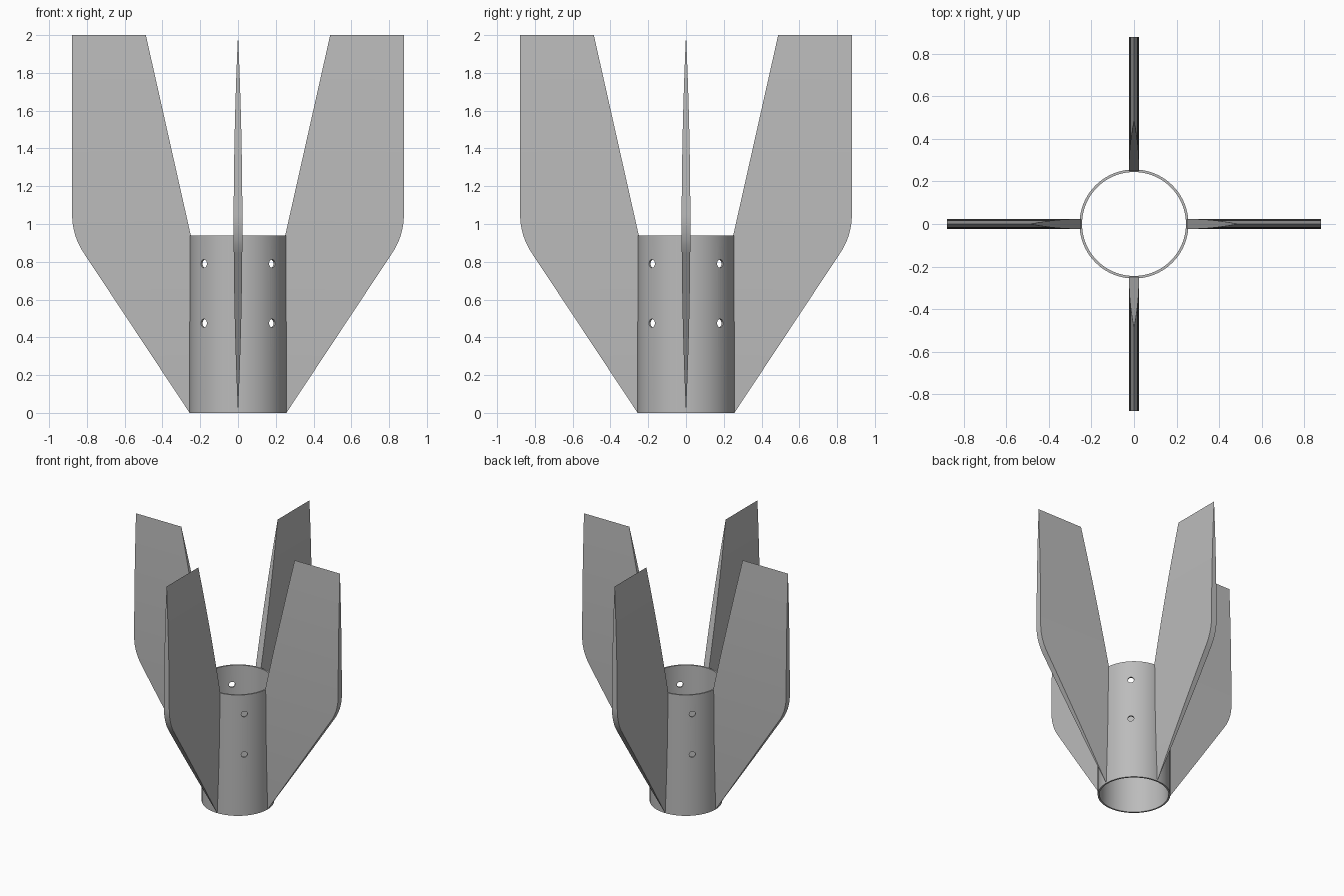
import bpy, bmesh, math
from mathutils import Matrix

cube = bpy.data.objects.get("Cube")
if cube:
    bpy.data.objects.remove(cube, do_unlink=True)

HEIGHT, SPAN, TIP_ROOT = 2.0, 0.878, 0.488
TUBE_H, TUBE_OUT, TUBE_IN = 0.94, 0.256, 0.244
HOLE_R, HOLE_Z = 0.022, (0.475, 0.79)
FIN_HALF = 0.023
SLOPE, FILLET = 1.51, 0.36

grey = bpy.data.materials.new("plain grey")
grey.use_nodes = True
colour = (0.5, 0.5, 0.5, 1)
grey.diffuse_color = colour
grey.node_tree.nodes["Principled BSDF"].inputs["Base Color"].default_value = colour


def add_object(name, bm):
    bmesh.ops.recalc_face_normals(bm, faces=bm.faces)
    mesh = bpy.data.meshes.new(name)
    bm.to_mesh(mesh)
    bm.free()
    mesh.materials.append(grey)
    obj = bpy.data.objects.new(name, mesh)
    bpy.context.collection.objects.link(obj)
    return obj


def activate(obj):
    bpy.ops.object.select_all(action='DESELECT')
    obj.select_set(True)
    bpy.context.view_layer.objects.active = obj


def smooth(obj):
    activate(obj)
    bpy.ops.object.shade_smooth_by_angle(angle=math.radians(25))


# Tube: a ring profile spun about the axis
bm = bmesh.new()
profile = [bm.verts.new((r, 0, z)) for r, z in
           ((TUBE_OUT, 0), (TUBE_OUT, TUBE_H), (TUBE_IN, TUBE_H), (TUBE_IN, 0))]
edges = [bm.edges.new((profile[i], profile[i - 1])) for i in range(4)]
bmesh.ops.spin(bm, geom=profile + edges, cent=(0, 0, 0), axis=(0, 0, 1),
               angle=math.tau, steps=96, use_duplicate=False)
bmesh.ops.remove_doubles(bm, verts=bm.verts, dist=0.0001)
tube = add_object("tube", bm)

# Screw holes: rods through the tube on both diagonals
for z in HOLE_Z:
    for turn in (45, 135):
        bm = bmesh.new()
        place = (Matrix.Translation((0, 0, z)) @ Matrix.Rotation(math.radians(turn), 4, 'Z')
                 @ Matrix.Rotation(math.pi / 2, 4, 'Y'))
        bmesh.ops.create_cone(bm, cap_ends=True, segments=24, radius1=HOLE_R,
                              radius2=HOLE_R, depth=1, matrix=place)
        cutter = add_object("hole_cutter", bm)
        cutter.hide_render = True
        activate(tube)
        cut = tube.modifiers.new("hole", 'BOOLEAN')
        cut.operation, cut.solver, cut.object = 'DIFFERENCE', 'EXACT', cutter
        bpy.ops.object.modifier_apply(modifier=cut.name)
        bpy.data.objects.remove(cutter, do_unlink=True)
smooth(tube)


# Fin outline: inner and outer edge, and lens-shaped thickness, at each height
def inner(z):
    rise = max(0, (z - TUBE_H) / (HEIGHT - TUBE_H))
    return 0.25 + (TIP_ROOT - 0.25) * rise


sweep = math.atan(1 / SLOPE)
arc_top = (SPAN - TUBE_OUT) * SLOPE + FILLET * math.tan(sweep / 2)
arc_low = arc_top - FILLET * math.sin(sweep)


def outer(z):
    if z < arc_low:
        return TUBE_OUT + z / SLOPE
    if z < arc_top:
        return SPAN - FILLET + math.sqrt(FILLET ** 2 - (arc_top - z) ** 2)
    return SPAN


def half(z):
    return FIN_HALF * (1 - (z - 1) ** 2)


levels = sorted({HEIGHT * i / 40 for i in range(41)} | {TUBE_H}
                | {arc_low + (arc_top - arc_low) * i / 10 for i in range(11)})


def build_fin(name, turn):
    bm = bmesh.new()
    rows = []
    for z in levels:
        a, b, h = inner(z), outer(z), half(z)
        rows.append([bm.verts.new(p) for p in
                     ((a, -h, z), (b, -h, z), (b, h, z), (a, h, z))])
    for low, high in zip(rows, rows[1:]):
        for i in range(4):
            j = (i + 1) % 4
            bm.faces.new((low[i], low[j], high[j], high[i]))
    bmesh.ops.remove_doubles(bm, verts=bm.verts, dist=0.0001)
    bmesh.ops.rotate(bm, verts=bm.verts, matrix=Matrix.Rotation(math.radians(turn), 3, 'Z'))
    smooth(add_object(name, bm))


for name, turn in (("left_fin", 0), ("back_fin", 90), ("right_fin", 180), ("front_fin", 270)):
    build_fin(name, turn)
